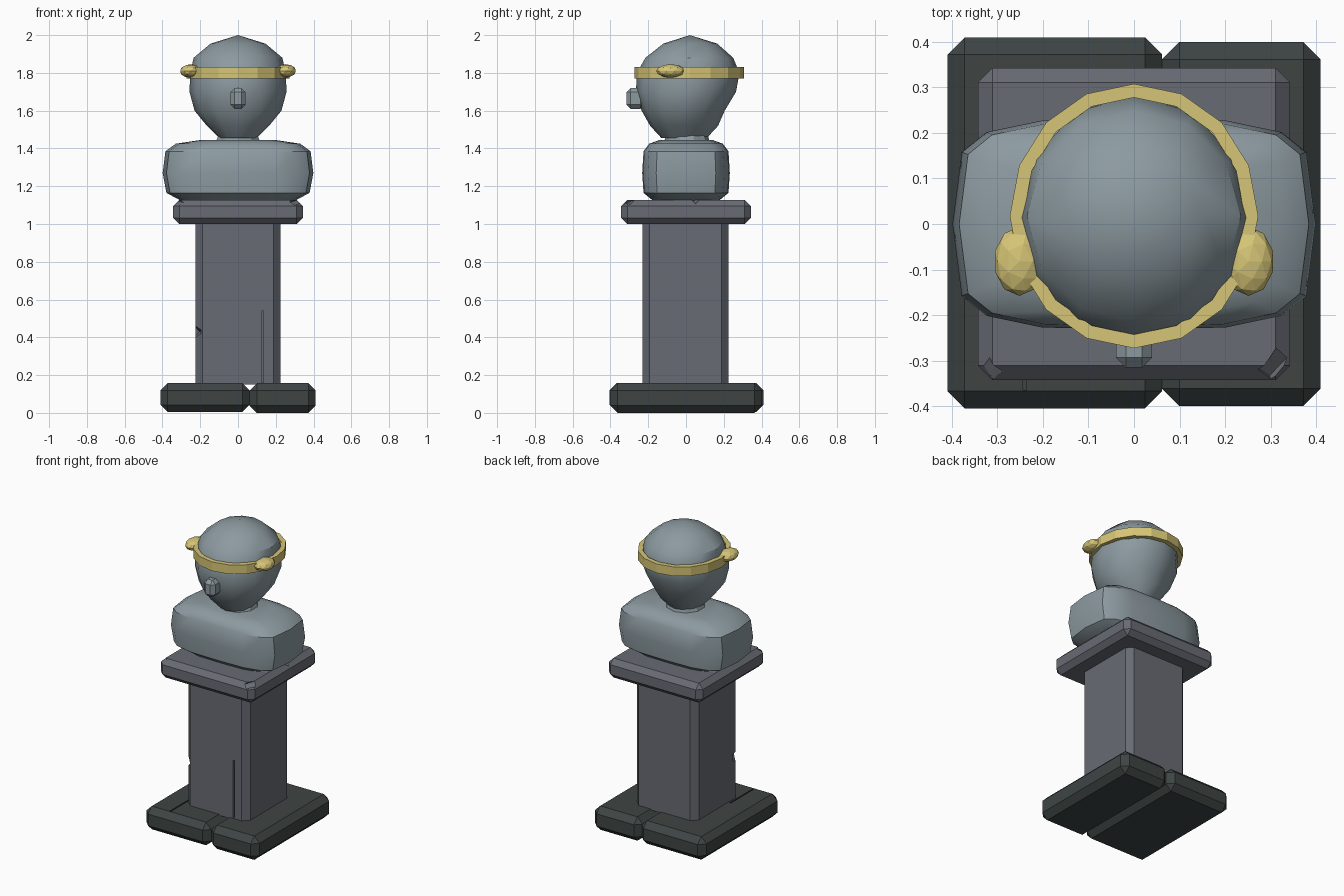
import bpy, bmesh, math
from mathutils import Matrix, Euler

if "Cube" in bpy.data.objects:
    bpy.data.objects.remove(bpy.data.objects["Cube"])


def material(name, r, g, b):
    lin = lambda c: ((c / 255 + 0.055) / 1.055) ** 2.4
    m = bpy.data.materials.new(name)
    m.diffuse_color = (lin(r), lin(g), lin(b), 1)
    m.use_nodes = True
    m.node_tree.nodes["Principled BSDF"].inputs["Base Color"].default_value = m.diffuse_color
    return m


STONE = material("pale_stone", 140, 154, 160)
PLINTH = material("grey_stone", 104, 107, 116)
DARK = material("dark_stone", 62, 69, 68)
GOLD = material("gold", 214, 197, 118)


def finish(name, bm, mat, smooth=None):
    bmesh.ops.recalc_face_normals(bm, faces=bm.faces)
    me = bpy.data.meshes.new(name)
    bm.to_mesh(me)
    bm.free()
    ob = bpy.data.objects.new(name, me)
    bpy.context.collection.objects.link(ob)
    me.materials.append(mat)
    bpy.ops.object.select_all(action='DESELECT')
    ob.select_set(True)
    bpy.context.view_layer.objects.active = ob
    if smooth:
        bpy.ops.object.shade_smooth_by_angle(angle=math.radians(smooth))
    return ob


def box(name, lo, hi, mat, bevel=0.0, vertical_only=False, rot=(0, 0, 0)):
    bm = bmesh.new()
    size = [b - a for a, b in zip(lo, hi)]
    mid = [(a + b) / 2 for a, b in zip(lo, hi)]
    bmesh.ops.create_cube(bm, size=1, matrix=Matrix.Diagonal((*size, 1)))
    if bevel:
        edges = [e for e in bm.edges if not vertical_only
                 or abs(e.verts[0].co.z - e.verts[1].co.z) > 0.1]
        bmesh.ops.bevel(bm, geom=edges, offset=bevel, segments=1, affect='EDGES')
    bm.transform(Matrix.Translation(mid) @ Euler(rot).to_matrix().to_4x4())
    return finish(name, bm, mat)


def cut(ob, centre, size, rot=(0, 0, 0)):
    """Chip or crack: subtract a small rotated box."""
    lo = [c - s / 2 for c, s in zip(centre, size)]
    hi = [c + s / 2 for c, s in zip(centre, size)]
    tool = box("chip_cutter", lo, hi, ob.data.materials[0], rot=rot)
    tool.hide_render = True
    bpy.context.view_layer.objects.active = ob
    mod = ob.modifiers.new("chip", 'BOOLEAN')
    mod.operation, mod.object, mod.solver = 'DIFFERENCE', tool, 'EXACT'
    bpy.ops.object.modifier_apply(modifier=mod.name)
    bpy.data.objects.remove(tool)


def loft(name, rings, mat, smooth=None):
    """Skin a stack of equal-length closed rings, capping both ends."""
    bm = bmesh.new()
    vs = [[bm.verts.new(p) for p in ring] for ring in rings]
    n = len(vs[0])
    for a, b in zip(vs, vs[1:]):
        for i in range(n):
            j = (i + 1) % n
            bm.faces.new((a[i], a[j], b[j], b[i]))
    bm.faces.new(vs[0])
    bm.faces.new(vs[-1])
    bmesh.ops.remove_doubles(bm, verts=bm.verts, dist=0.0005)
    return finish(name, bm, mat, smooth)


def oval(z, rx, front, back, n=12):
    c, ry = (front + back) / 2, (back - front) / 2
    return [(rx * math.sin(math.tau * i / n), c - ry * math.cos(math.tau * i / n), z)
            for i in range(n)]


# cracked base in two halves
left = box("base_left", (-0.41, -0.405, 0.005), (0.062, 0.41, 0.157), DARK, 0.038)
cut(left, (-0.24, -0.24, 0.157), (0.008, 0.25, 0.03))
box("base_right", (0.062, -0.40, 0), (0.41, 0.40, 0.157), DARK, 0.038)

# pillar with a crack and an edge chip
pillar = box("pillar", (-0.225, -0.23, 0.15), (0.225, 0.225, 1.01), PLINTH, 0.037, True)
cut(pillar, (0.13, -0.23, 0.35), (0.012, 0.03, 0.38))
cut(pillar, (-0.225, -0.20, 0.43), (0.045, 0.06, 0.045), (0, math.radians(45), 0.3))

# plinth cap with chipped corners and edge
cap = box("plinth_cap", (-0.343, -0.343, 1.0), (0.343, 0.343, 1.128), PLINTH, 0.032)
cut(cap, (-0.318, -0.325, 1.128), (0.045, 0.03, 0.04), (0.5, 0.2, -0.8))
cut(cap, (0.318, -0.31, 1.13), (0.04, 0.08, 0.05), (0.3, 0.6, -0.6))
cut(cap, (0.33, 0.05, 1.128), (0.06, 0.03, 0.03), (math.radians(45), 0, 0))

# shoulders: rounded block from one plan outline scaled at each height
quarter = [(0.985, 0), (0.935, 0.68), (0.80, 0.87), (0.5, 0.98)]
plan = quarter + [(0, 1)] + [(-x, y) for x, y in quarter[::-1]]
plan += [(x, -y) for x, y in plan[-2:0:-1]]
levels = [(1.12, 0.30, 0.17), (1.165, 0.385, 0.225), (1.27, 0.405, 0.232),
          (1.385, 0.39, 0.225), (1.425, 0.335, 0.195), (1.445, 0.20, 0.14)]
loft("shoulders", [[(x * rx, y * ry, z) for x, y in plan] for z, rx, ry in levels],
     STONE, 35)

# neck
loft("neck", [oval(1.42, 0.13, -0.12, 0.13, 10), oval(1.49, 0.10, -0.10, 0.11, 10)], STONE)

# head
head = [(1.455, 0.10, -0.13, 0.11), (1.52, 0.165, -0.19, 0.17), (1.60, 0.23, -0.235, 0.205),
        (1.70, 0.257, -0.265, 0.265), (1.80, 0.253, -0.26, 0.283), (1.88, 0.235, -0.215, 0.25),
        (1.955, 0.145, -0.12, 0.165), (2.0, 0.0, 0.02, 0.02)]
loft("head", [oval(*h) for h in head], STONE, 35)

# nose: tapered faceted block
nose = box("nose", (-0.04, -0.315, 1.61), (0.04, -0.22, 1.72), STONE, 0.022)

# gold headband
band = [oval(z, 0.273 - t, -0.273 + t, 0.308 - t, 16)
        for z, t in ((1.77, 0), (1.83, 0), (1.83, 0.03), (1.77, 0.03), (1.77, 0))]
bm = bmesh.new()
for a, b in zip(band, band[1:]):
    for i in range(16):
        j = (i + 1) % 16
        bm.faces.new([bm.verts.new(p) for p in (a[i], a[j], b[j], b[i])])
bmesh.ops.remove_doubles(bm, verts=bm.verts, dist=0.0005)
finish("headband", bm, GOLD)

# gold studs on the headband
for side, s in (("left", -1), ("right", 1)):
    bm = bmesh.new()
    bmesh.ops.create_icosphere(bm, subdivisions=2, radius=1)
    bm.transform(Matrix.Translation((s * 0.252, -0.082, 1.81))
                 @ Matrix.Diagonal((0.056, 0.076, 0.036, 1)))
    finish("stud_" + side, bm, GOLD)
